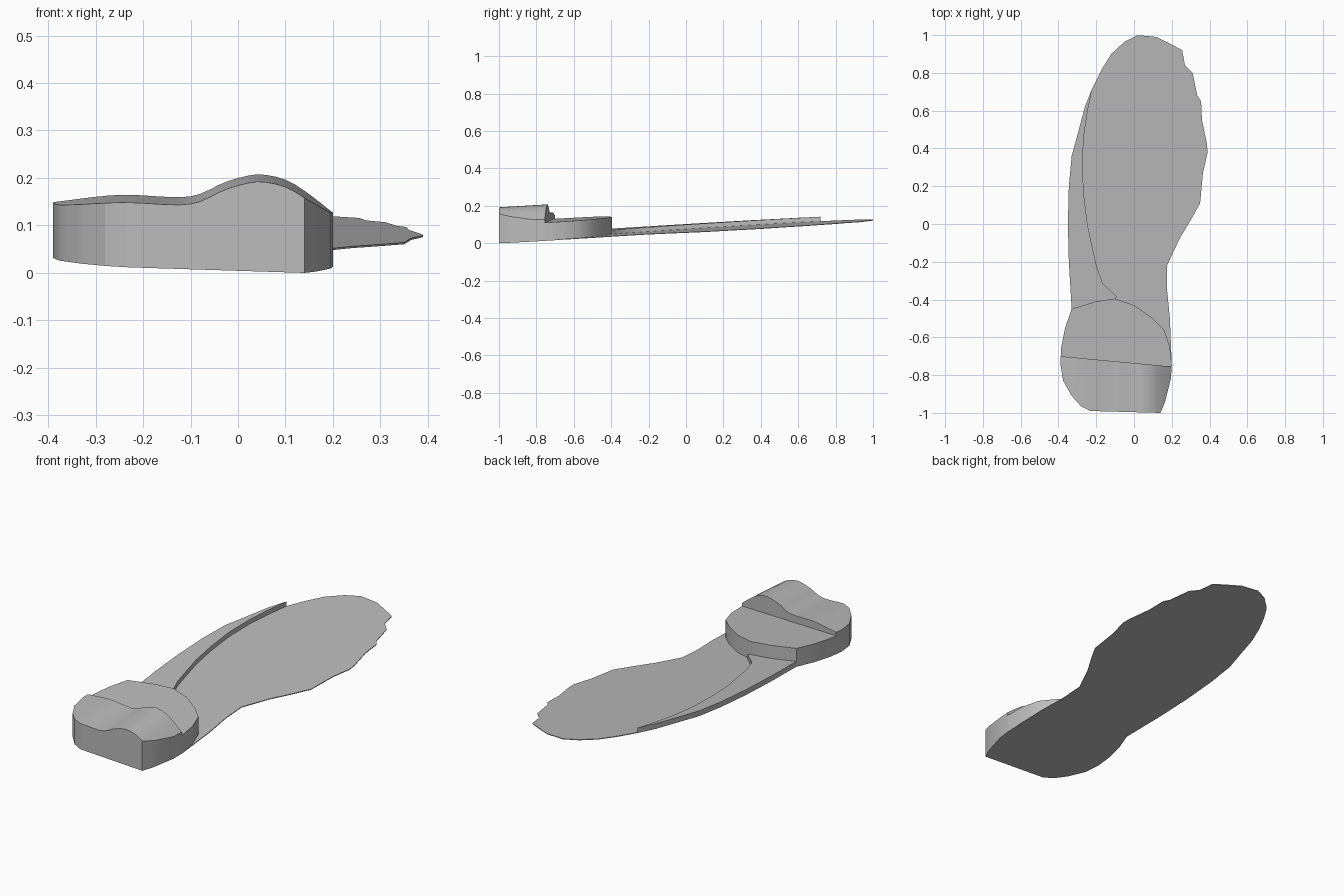
import bpy, bmesh, math
from mathutils import Vector

cube = bpy.data.objects.get("Cube")
if cube:
    bpy.data.objects.remove(cube, do_unlink=True)

grey = bpy.data.materials.new("plain grey")
grey.use_nodes = True
grey.diffuse_color = (0.5, 0.5, 0.5, 1)
grey.node_tree.nodes["Principled BSDF"].inputs["Base Color"].default_value = (0.5, 0.5, 0.5, 1)


def ground(x, y):
    """Gently tilted underside shared by every part."""
    return 0.06 * (y + 1) - 0.03 * (x - 0.14)


def slab(name, outline, top, lift=0.0, cuts=(), split=None):
    """Upright slab over an outline; cuts are x positions, split keeps one side of the step."""
    bm = bmesh.new()
    bm.faces.new([bm.verts.new((x, y, 0)) for x, y in outline])

    def slice_at(point, normal, **clear):
        bmesh.ops.bisect_plane(bm, geom=bm.verts[:] + bm.edges[:] + bm.faces[:],
                               plane_co=point, plane_no=normal, **clear)

    if split:
        slice_at(Vector((-0.39, -0.70, 0)), Vector((0.055, 0.59, 0)),
                 clear_outer=split == "front", clear_inner=split == "rear")
    for x in cuts:
        slice_at(Vector((x, 0, 0)), Vector((1, 0, 0)))
    lower = bm.verts[:]
    geom = bmesh.ops.extrude_face_region(bm, geom=bm.faces[:], use_keep_orig=True)["geom"]
    for v in (g for g in geom if isinstance(g, bmesh.types.BMVert)):
        v.co.z = top(v.co.x, v.co.y)
    for v in lower:
        v.co.z = ground(v.co.x, v.co.y) + lift
    bmesh.ops.recalc_face_normals(bm, faces=bm.faces[:])
    mesh = bpy.data.meshes.new(name)
    bm.to_mesh(mesh)
    bm.free()
    mesh.materials.append(grey)
    obj = bpy.data.objects.new(name, mesh)
    bpy.context.collection.objects.link(obj)
    bpy.ops.object.select_all(action='DESELECT')
    obj.select_set(True)
    bpy.context.view_layer.objects.active = obj
    bpy.ops.object.shade_smooth_by_angle(angle=math.radians(30))
    return obj


def thick(t):
    return lambda x, y: ground(x, y) + t


# Shared outline pieces
heel_back = [(-.33, -.45), (-.2, -.41), (-.1, -.395), (0, -.43), (.1, -.5),
             (.16, -.56), (.19, -.65), (.2, -.75)]
heel_front = [(.195, -.82), (.165, -.94), (.14, -1), (-.23, -.99), (-.28, -.965),
              (-.33, -.91), (-.375, -.83), (-.39, -.74), (-.385, -.65), (-.365, -.55)]
outer_edge = [(-.22, .72), (-.26, .62), (-.3, .47), (-.33, .36), (-.345, .2),
              (-.35, 0), (-.345, -.2)]
toe_edge = [(.19, -.5), (.175, -.35), (.175, -.22), (.24, -.08), (.3, .02), (.35, .11),
            (.365, .27), (.39, .38), (.385, .43), (.36, .55), (.355, .65), (.335, .68),
            (.31, .8), (.27, .84), (.255, .92), (.2, .95), (.12, .99), (.02, 1),
            (-.05, .965), (-.12, .9), (-.17, .82)]
inner_edge = [(-.09, -.385), (-.165, -.315), (-.2, -.215), (-.247, 0), (-.265, .15),
              (-.274, .315), (-.265, .47), (-.245, .6)]

# Thin sole sheet and the raised side strip
slab("sole_plate", heel_back + toe_edge + outer_edge, thick(0.004))
slab("side_strip", outer_edge + heel_back[:3] + inner_edge, thick(0.028), lift=0.004)

# Wavy top of the heel: (x, height) at the front end
wave = [(-.39, .131), (-.25, .147), (-.12, .143), (-.08, .15), (-.03, .174),
        (.02, .189), (.05, .192), (.1, .181), (.14, .158), (.2, .112)]


def slope(i):
    a, b = wave[max(i - 1, 0)], wave[min(i + 1, len(wave) - 1)]
    return (b[1] - a[1]) / (b[0] - a[0])


def wavy_top(x, y):
    i = max([k for k in range(len(wave) - 1) if wave[k][0] <= x], default=0)
    (x0, z0), (x1, z1) = wave[i], wave[i + 1]
    w = x1 - x0
    t = min(max((x - x0) / w, 0), 1)
    z = (z0 * (1 + 2 * t) * (1 - t) ** 2 + z1 * t * t * (3 - 2 * t)
         + w * t * (1 - t) * (slope(i) * (1 - t) - slope(i + 1) * t))
    return z + 0.06 * (y + 1)


# Heel block: flat rear step and wavy front half
heel = heel_back + heel_front
slab("heel_step", heel, thick(0.097), split="rear")
slab("heel_raise", heel, wavy_top, split="front",
     cuts=[-.38 + .02 * i for i in range(29)])
